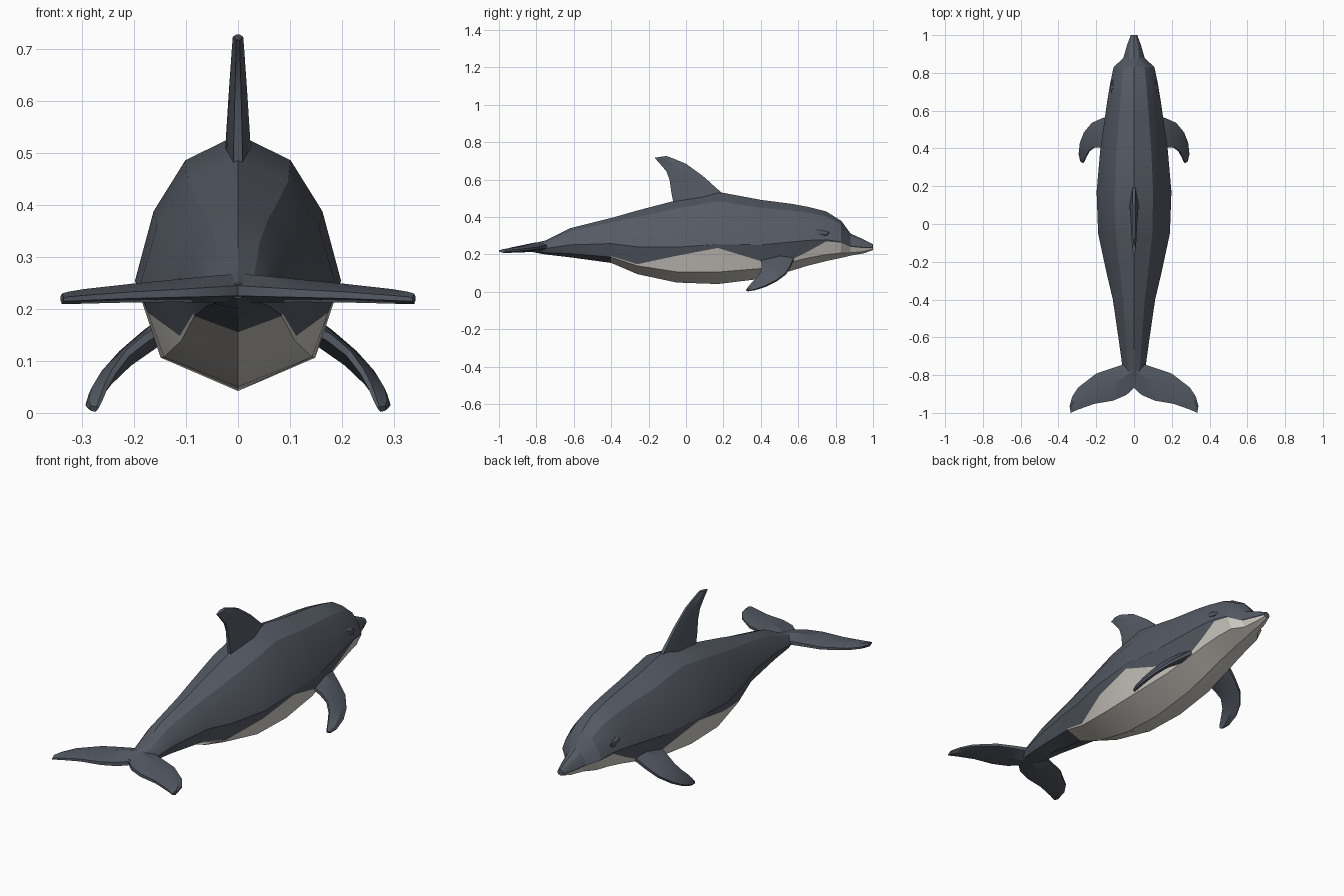
import bpy, bmesh, math
from mathutils import Vector

if "Cube" in bpy.data.objects:
    bpy.data.objects.remove(bpy.data.objects["Cube"])


def material(name, rgb):
    m = bpy.data.materials.new(name)
    m.diffuse_color = (*rgb, 1)
    m.use_nodes = True
    m.node_tree.nodes["Principled BSDF"].inputs["Base Color"].default_value = m.diffuse_color
    return m


GREY = material("slate grey", (0.09, 0.102, 0.127))
CREAM = material("belly cream", (0.63, 0.60, 0.55))


def finish(bm, name, angle=22):
    bmesh.ops.recalc_face_normals(bm, faces=bm.faces[:])
    me = bpy.data.meshes.new(name)
    bm.to_mesh(me)
    bm.free()
    me.materials.append(GREY)
    me.materials.append(CREAM)
    ob = bpy.data.objects.new(name, me)
    bpy.context.collection.objects.link(ob)
    bpy.ops.object.select_all(action='DESELECT')
    bpy.context.view_layer.objects.active = ob
    ob.select_set(True)
    bpy.ops.object.shade_smooth_by_angle(angle=math.radians(angle))
    return ob


def loft(rings, rule=None):
    """Skin closed rings of points; rule(ring, side) gives the material slot."""
    bm = bmesh.new()
    vs = [[bm.verts.new(p) for p in r] for r in rings]
    n = len(vs[0])
    for i in range(len(vs) - 1):
        for j in range(n):
            k = (j + 1) % n
            f = bm.faces.new((vs[i][j], vs[i][k], vs[i + 1][k], vs[i + 1][j]))
            if rule:
                f.material_index = rule(i, j)
    bm.faces.new(vs[0])
    bm.faces.new(vs[-1])
    return bm


def blade(name, sections, normal, flip=1):
    """Fin from (leading point, trailing point, half thickness) sections."""
    nrm = Vector(normal).normalized()
    rings = []
    for le, te, t in sections:
        a, b = Vector(le), Vector(te)
        m = a.lerp(b, 0.4)
        ring = [a + nrm * t * .35, m + nrm * t, b + nrm * t * .35,
                b - nrm * t * .35, m - nrm * t, a - nrm * t * .35]
        rings.append([(p.x * flip, p.y, p.z) for p in ring])
    return finish(loft(rings), name)


# Body stations: y, top z, bottom z, half width, height of colour boundary
stations = [
    (-0.86, .250, .220, .025, .232),
    (-0.75, .275, .200, .062, .225),
    (-0.62, .340, .185, .080, .22),
    (-0.40, .395, .155, .112, .19),
    (-0.26, .435, .095, .145, .148),
    (-0.05, .490, .050, .190, .193),
    (0.17, .535, .042, .198, .235),
    (0.40, .492, .070, .178, .165),
    (0.57, .470, .115, .153, .175),
    (0.65, .455, .140, .142, .215),
    (0.75, .430, .165, .125, .270),
    (0.83, .380, .182, .108, .278),
    (0.88, .312, .194, .056, .268),
    (0.95, .280, .206, .036, .250),
    (1.00, .255, .224, .017, .240),
]


def body_ring(y, top, bot, w, zb):
    h = top - bot
    wide, low = bot + .43 * h, bot + .13 * h
    zb = min(max(zb, low + .005), wide - .004)
    xb = w * (.75 + .25 * (zb - low) / (wide - low))
    half = [(.51 * w, bot + .9 * h), (.82 * w, bot + .7 * h), (w, wide),
            (xb, zb), (.75 * w, low)]
    pts = [(0, top)] + half + [(0, bot)] + [(-x, z) for x, z in reversed(half)]
    return [(x, y, z) for x, z in pts]


# Body: faces under the boundary, ahead of the tail stock, are cream
finish(loft([body_ring(*s) for s in stations],
            lambda i, j: 1 if i >= 3 and 4 <= j <= 7 else 0), "body")

# Dorsal fin
blade("dorsal_fin", [
    ((0, .25, .47), (0, -.06, .44), .026),
    ((0, .185, .535), (0, -.078, .53), .023),
    ((0, .09, .62), (0, -.088, .60), .018),
    ((0, 0, .685), (0, -.105, .645), .014),
    ((0, -.06, .71), (0, -.135, .68), .012),
    ((0, -.105, .727), (0, -.168, .717), .010)], (1, 0, 0))

for s, side in ((1, "right"), (-1, "left")):
    # Tail fluke
    blade(side + "_tail_fluke", [
        ((0, -.70, .242), (0, -.868, .235), .028),
        ((.05, -.742, .241), (.04, -.905, .233), .026),
        ((.12, -.765, .238), (.11, -.935, .230), .022),
        ((.20, -.792, .233), (.21, -.952, .226), .018),
        ((.295, -.865, .226), (.295, -.982, .221), .014),
        ((.328, -.915, .222), (.325, -.995, .219), .012),
        ((.341, -.965, .220), (.335, -1.0, .218), .010)], (0, 0, 1), s)
    # Flipper
    blade(side + "_flipper", [
        ((.12, .575, .175), (.12, .40, .175), .024),
        ((.165, .56, .140), (.175, .405, .145), .021),
        ((.22, .535, .098), (.212, .405, .115), .018),
        ((.262, .485, .060), (.238, .385, .080), .016),
        ((.284, .43, .032), (.254, .355, .050), .014),
        ((.291, .37, .012), (.264, .332, .024), .011),
        ((.284, .335, .006), (.270, .322, .010), .007)], (.6, 0, .8), s)
    # Eye: low bump on the side of the head
    bm = bmesh.new()
    bmesh.ops.create_icosphere(bm, subdivisions=1, radius=1)
    for v in bm.verts:
        v.co = (s * (.112 + v.co.x * .014), .725 + v.co.y * .045,
                .318 + v.co.z * .022 - v.co.y * .008)
    finish(bm, side + "_eye")
